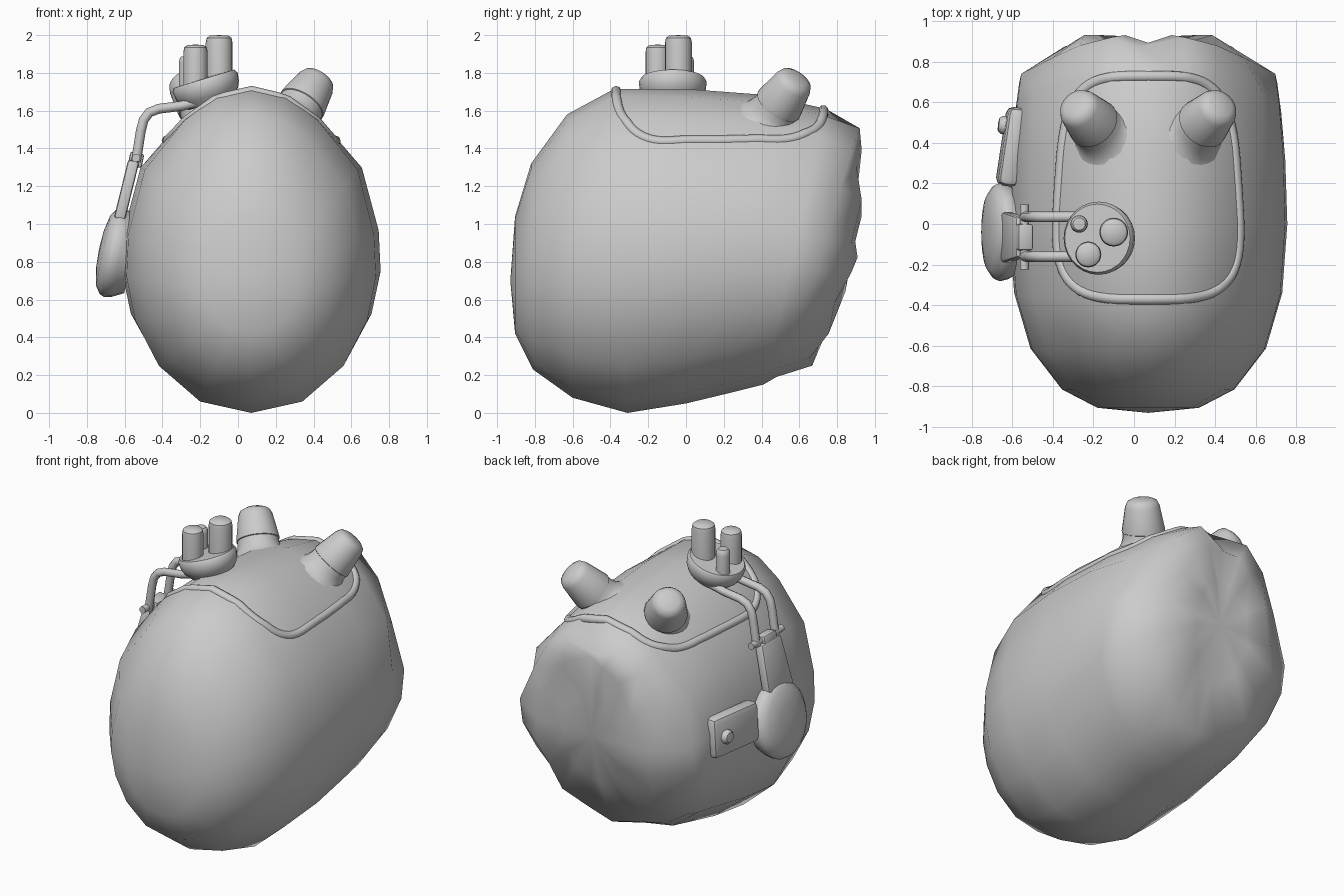
import bpy, bmesh, math
from mathutils import Vector
from mathutils.bvhtree import BVHTree

if "Cube" in bpy.data.objects:
    bpy.data.objects.remove(bpy.data.objects["Cube"])

CX = 0.07  # symmetry line of the body


def finish(ob, angle=40):
    bpy.ops.object.select_all(action='DESELECT')
    ob.select_set(True)
    bpy.context.view_layer.objects.active = ob
    bpy.ops.object.shade_smooth_by_angle(angle=math.radians(angle))
    return ob


def from_bmesh(name, bm, angle=40):
    bmesh.ops.recalc_face_normals(bm, faces=bm.faces)
    me = bpy.data.meshes.new(name)
    bm.to_mesh(me)
    bm.free()
    ob = bpy.data.objects.new(name, me)
    bpy.context.collection.objects.link(ob)
    return finish(ob, angle)


def skin(bm, rings):
    for a, b in zip(rings, rings[1:]):
        n = max(len(a), len(b))
        for i in range(n):
            j = (i + 1) % n
            if len(a) == 1:
                bm.faces.new((a[0], b[i], b[j]))
            elif len(b) == 1:
                bm.faces.new((a[i], a[j], b[0]))
            else:
                bm.faces.new((a[i], a[j], b[j], b[i]))


def lathe(name, profile, loc, axis, segs=20):
    """Spin (radius, height) points about an axis through loc."""
    rot = Vector(axis).to_track_quat('Z', 'Y')
    bm, rings = bmesh.new(), []
    for r, h in profile:
        n = segs if r > 0 else 1
        rings.append([bm.verts.new(Vector(loc) + rot @ Vector(
            (r * math.cos(k * math.tau / segs), r * math.sin(k * math.tau / segs), h)))
            for k in range(n)])
    skin(bm, rings)
    return from_bmesh(name, bm)


def pipe(name, pts, radius, cyclic=False):
    cu = bpy.data.curves.new(name, 'CURVE')
    cu.dimensions = '3D'
    cu.bevel_depth, cu.bevel_resolution = radius, 2
    cu.use_fill_caps = True
    sp = cu.splines.new('POLY')
    sp.points.add(len(pts) - 1)
    for p, co in zip(sp.points, pts):
        p.co = (*co, 1)
    sp.use_cyclic_u = cyclic
    ob = bpy.data.objects.new(name, cu)
    bpy.context.collection.objects.link(ob)
    bpy.ops.object.select_all(action='DESELECT')
    ob.select_set(True)
    bpy.context.view_layer.objects.active = ob
    bpy.ops.object.convert(target='MESH')
    return finish(bpy.context.object, 50)


def block(name, loc, size, rot=(0, 0, 0), bevel=0.02, taper=1.0):
    """Bevelled box; taper scales the top in y."""
    bm = bmesh.new()
    bmesh.ops.create_cube(bm, size=1)
    for v in bm.verts:
        k = taper if v.co.z > 0 else 1
        v.co = Vector((v.co.x * size[0], v.co.y * size[1] * k, v.co.z * size[2]))
    bmesh.ops.bevel(bm, geom=bm.edges[:], offset=bevel, segments=2, profile=0.5, affect='EDGES')
    ob = from_bmesh(name, bm)
    ob.location, ob.rotation_euler = loc, rot
    return ob


# Body: egg-shaped cross-section lofted from nose to folded back
half = [(0, 0), (.41, .035), (.74, .145), (.93, .285), (1, .42), (.985, .55),
        (.855, .75), (.53, .905), (.28, .975), (0, 1)]
section = half + [(-x, f) for x, f in half[-2:0:-1]]
# top y, top z, bottom y, bottom z, half width, bulge, fold depth
stations = [(-.905, 1.04, -.905, .42, .25, 0, 0), (-.82, 1.32, -.81, .23, .425, 0, 0),
            (-.63, 1.58, -.60, .08, .58, 0, 0), (-.38, 1.715, -.31, 0, .66, 0, 0),
            (0, 1.715, 0, .05, .685, 0, 0), (.40, 1.685, .25, .11, .675, 0, 0),
            (.74, 1.61, .41, .15, .655, 0, 0), (.92, 1.52, .47, .19, .635, .03, .008),
            (.91, 1.42, .65, .25, .41, .10, .018), (.89, 1.2, .78, .55, .2, .07, .014)]
bm = bmesh.new()
rings = [[bm.verts.new((CX, -.93, .7))]]
for yt, zt, yb, zb, w, bulge, fold in stations:
    rings.append([bm.verts.new((CX + w * x,
                                min(.93, yb + (yt - yb) * f + bulge * 4 * f * (1 - f) + fold * (-1) ** i),
                                zb + (zt - zb) * f)) for i, (x, f) in enumerate(section)])
rings.append([bm.verts.new((CX, .89, .9))])
rings[8][9].co += Vector((-.04, -.04, -.08))  # notch at the top of the back rim
for i in (8, 10):
    rings[8][i].co.z += .02
for i in (6, 12):  # pinched upper corners of the back
    rings[8][i].co.x += (CX - rings[8][i].co.x) * .13
    rings[9][i].co.x += (CX - rings[9][i].co.x) * .1
    rings[8][i].co.y -= .02
skin(bm, rings)
bmesh.ops.recalc_face_normals(bm, faces=bm.faces)
surface = BVHTree.FromBMesh(bm)
from_bmesh("body", bm, 50)


def drop(x, y):
    """Point and normal of the body's top side at x, y."""
    return surface.ray_cast(Vector((x, y, 3)), Vector((0, 0, -1)))[:2]


# Piping around the top panel, dropped onto the body and half sunk
def spow(v, e):
    return math.copysign(abs(v) ** e, v)


loop = []
for k in range(72):
    a = math.tau * k / 72
    hit, normal = drop(CX + (.445 - .065 * .55 * spow(math.sin(a), .55)) * spow(math.cos(a), .5),
                       .18 + .55 * spow(math.sin(a), .55))
    loop.append(hit - normal * .012)
pipe("panel_piping", loop, .028, True)

# Two capped horns, each with a base flaring out onto the body
for side, label in ((1, "right"), (-1, "left")):
    loc = Vector((CX + side * .267, .49, 1.63))
    axis = Vector((side * .10, .105, .155)).normalized()
    lathe("horn_cap_" + label, [(0, .205), (.06, .2), (.09, .185), (.104, .155), (.13, .01),
                                (.13, 0), (.122, -.004), (.1, -.01), (0, -.01)], loc, axis, 24)
    rot = axis.to_track_quat('Z', 'Y')
    bm = bmesh.new()
    rings = [[] for _ in range(6)]
    for k in range(24):
        a = math.tau * k / 24
        top = loc + rot @ Vector((.124 * math.cos(a), .124 * math.sin(a), 0))
        mid = top - axis * .10
        out = top - loc
        out.z = 0
        foot, normal = drop(*(Vector((CX + side * .235, .45, 0)) + out.normalized() * .2).xy)
        foot -= normal * .01
        for n, ring in enumerate(rings):
            t = n / 5
            ring.append(bm.verts.new(top * (1 - t) ** 2 + mid * 2 * t * (1 - t) + foot * t * t))
    skin(bm, rings)
    from_bmesh("horn_flare_" + label, bm, 60)

# Tilted vent base and its three upright tubes
lathe("vent_base", [(0, -.1), (.125, -.1), (.16, -.06), (.174, -.03), (.18, .015),
                    (.168, .035), (0, .04)], (-.17, -.07, 1.735), (-.29, 0, .95), 28)
for n, (x, y, r, top) in enumerate([(-.10, -.04, .071, 2.0), (-.225, -.15, .064, 1.95),
                                    (-.27, 0, .043, 1.89)]):
    lathe(f"vent_tube_{n + 1}", [(0, 1.68), (r, 1.68), (r, top - .04), (r * .93, top - .015),
                                 (r * .7, top - .003), (0, top)], (x, y, 0), (0, 0, 1))

# Twin hoses from the vent down to the hinge, then a flap down to the pod
for y, label in ((.035, "back"), (-.16, "front")):
    pipe("hose_" + label, [(-.2, y, 1.65), (-.3, y, 1.625), (-.42, y, 1.61), (-.47, y, 1.59),
                           (-.50, y, 1.55), (-.515, y, 1.49), (-.54, y, 1.33)], .026)
lathe("hinge_pin", [(0, -.16), (.022, -.16), (.022, .16), (0, .16)], (-.54, -.065, 1.35), (0, 1, 0), 12)
block("hinge_block", (-.54, -.065, 1.34), (.075, .13, .075), (0, .2, 0), .012)
block("hinge_flap", (-.59, -.065, 1.18), (.06, .25, .32), (0, .24, 0), .015, .8)

# Round side pod
lathe("side_pod", [(0, -.1), (.2, -.1), (.232, -.04), (.242, 0), (.232, .025), (.19, .055),
                   (.1, .073), (0, .078)], (-.66, -.04, .85), (-.97, 0, .2), 24)

# Square side plate with a knob
block("side_plate", (-.60, .38, .93), (.10, .39, .26), (0, .06, -.15), .035)
lathe("plate_knob", [(0, -.06), (.045, -.06), (.045, .025), (.032, .042), (0, .046)],
      (-.625, .485, .93), (-1, .13, .06), 14)
